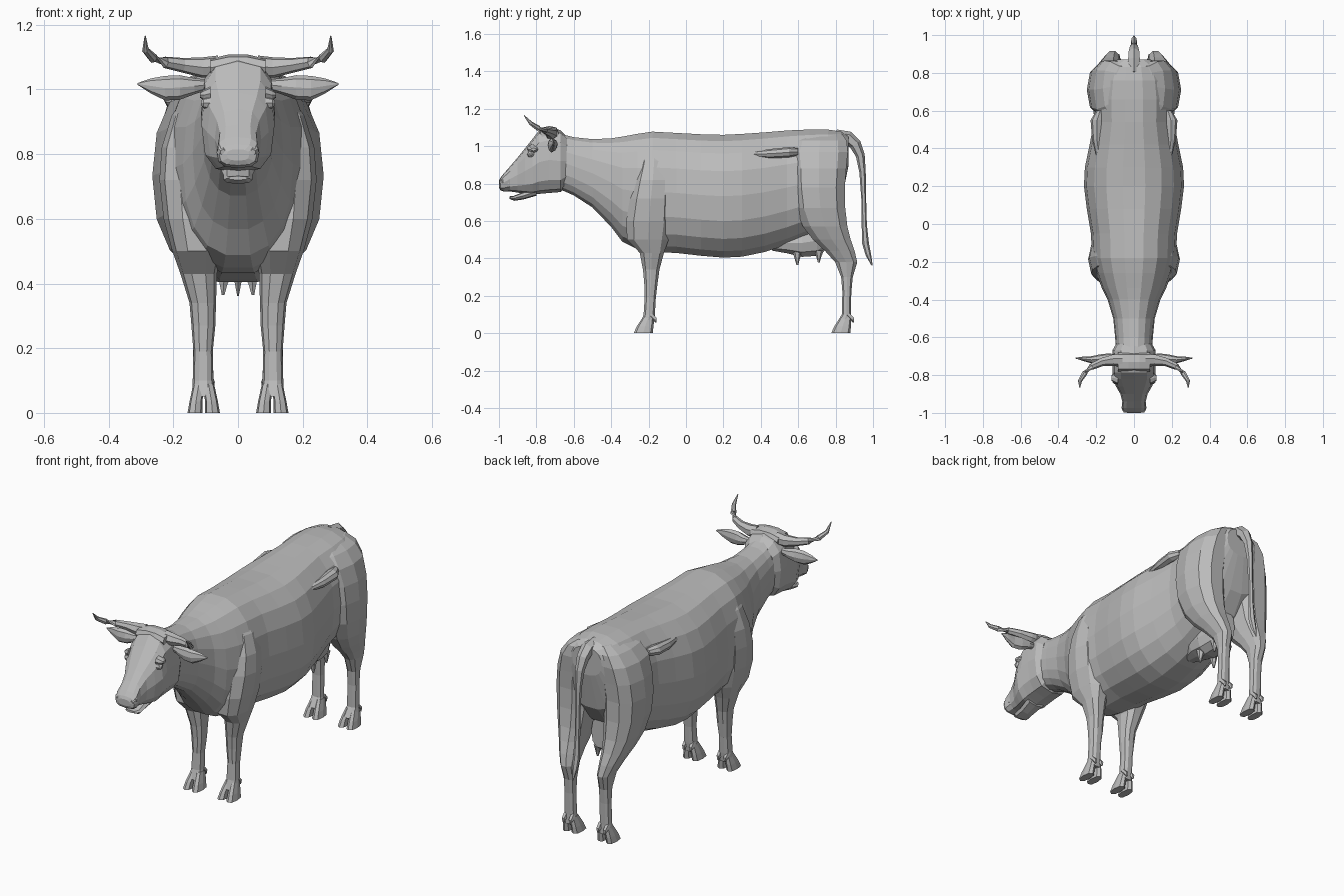
import bpy, bmesh, math
from mathutils import Vector

hide = bpy.data.materials.new("grey_hide")
hide.diffuse_color = (0.5, 0.5, 0.5, 1)


def skin(name, rings, mirror=False):
    """Bridge equal-sized rings of points, cap both ends."""
    bm = bmesh.new()
    loops = [[bm.verts.new(p) for p in r] for r in rings]
    n = len(loops[0])
    for a, b in zip(loops, loops[1:]):
        for i in range(n):
            j = (i + 1) % n
            bm.faces.new((a[i], a[j], b[j], b[i]))
    bm.faces.new(loops[0])
    bm.faces.new(loops[-1])
    bmesh.ops.recalc_face_normals(bm, faces=bm.faces)
    me = bpy.data.meshes.new(name)
    bm.to_mesh(me)
    bm.free()
    me.materials.append(hide)
    ob = bpy.data.objects.new(name, me)
    bpy.context.collection.objects.link(ob)
    if mirror:
        ob.modifiers.new("mirror", 'MIRROR').use_mirror_merge = False
    return ob


def oval(a0, a1, b0, b1, n, p):
    """Superellipse filling the given rectangle."""
    pts = []
    for i in range(n):
        t = 2 * math.pi * i / n
        c, s = math.cos(t), math.sin(t)
        u = math.copysign(abs(c) ** (2 / p), c)
        v = math.copysign(abs(s) ** (2 / p), s)
        pts.append(((a0 + a1) / 2 + u * (a1 - a0) / 2, (b0 + b1) / 2 + v * (b1 - b0) / 2))
    return pts


def loft(name, axis, secs, n=8, p=2.4, mirror=False):
    """Sections (position, a0, a1, b0, b1) stacked along one axis."""
    place = {'x': lambda t, a, b: (t, a, b),
             'y': lambda t, a, b: (a, t, b),
             'z': lambda t, a, b: (a, b, t)}[axis]
    rings = [[place(s[0], a, b) for a, b in oval(*s[1:], n, p)] for s in secs]
    return skin(name, rings, mirror)


def tube(name, path, n=6, mirror=False):
    """Tapered tube along (x, y, z, radius) points."""
    pts = [Vector(q[:3]) for q in path]
    rings = []
    for i, q in enumerate(path):
        d = (pts[min(i + 1, len(pts) - 1)] - pts[max(i - 1, 0)]).normalized()
        ref = Vector((1, 0, 0)) if abs(d.x) < 0.6 else Vector((0, 0, 1))
        u = d.cross(ref).normalized()
        v = d.cross(u)
        rings.append([pts[i] + q[3] * (u * math.cos(k * math.tau / n) + v * math.sin(k * math.tau / n))
                      for k in range(n)])
    return skin(name, rings, mirror)


def trunk(name, secs, n, p):
    """Symmetric sections (y, half width, bottom, top)."""
    return loft(name, 'y', [(y, -w, w, b, t) for y, w, b, t in secs], n, p)


# neck, chest, barrel and rump
trunk("body", [
    (-0.68, 0.095, 0.77, 1.07), (-0.60, 0.10, 0.735, 1.05), (-0.50, 0.11, 0.67, 1.04),
    (-0.40, 0.14, 0.565, 1.045), (-0.34, 0.17, 0.485, 1.055), (-0.26, 0.20, 0.445, 1.07),
    (-0.18, 0.222, 0.43, 1.082), (-0.05, 0.228, 0.425, 1.075), (0.08, 0.25, 0.41, 1.068),
    (0.20, 0.265, 0.40, 1.065), (0.30, 0.26, 0.405, 1.07), (0.42, 0.235, 0.43, 1.078),
    (0.54, 0.212, 0.47, 1.088), (0.66, 0.215, 0.52, 1.093), (0.76, 0.20, 0.60, 1.092),
    (0.83, 0.17, 0.70, 1.08), (0.87, 0.09, 0.90, 1.055)], 18, 2.35)

# head
trunk("head", [
    (-0.635, 0.095, 0.79, 1.05), (-0.67, 0.115, 0.755, 1.085), (-0.73, 0.114, 0.75, 1.103),
    (-0.785, 0.114, 0.745, 1.085), (-0.82, 0.113, 0.74, 1.04), (-0.86, 0.095, 0.745, 0.99),
    (-0.90, 0.072, 0.752, 0.94), (-0.94, 0.062, 0.758, 0.893), (-0.975, 0.066, 0.757, 0.853),
    (-0.993, 0.058, 0.765, 0.83), (-1.0, 0.035, 0.78, 0.815)], 12, 2.8)
trunk("lower_jaw", [(-0.80, 0.055, 0.735, 0.78), (-0.87, 0.045, 0.715, 0.755),
                    (-0.92, 0.045, 0.708, 0.735), (-0.945, 0.03, 0.72, 0.732)], 8, 2.5)
loft("poll", 'x', [(x, -0.78, -0.68, 1.04, t) for x, t in
                   ((-0.085, 1.095), (-0.03, 1.108), (0.03, 1.108), (0.085, 1.095))], 8, 2.6)
loft("brow", 'x', [(0.085, -0.85, -0.79, 0.965, 1.01), (0.105, -0.84, -0.79, 0.965, 1.0),
                   (0.118, -0.83, -0.80, 0.975, 0.99)], 8, 2.2, True)
loft("eye", 'x', [(0.085, -0.85, -0.81, 0.935, 0.98), (0.106, -0.846, -0.812, 0.942, 0.974),
                  (0.114, -0.836, -0.822, 0.952, 0.965)], 8, 2, True)
tube("nostril", [(0.04, -0.95, 0.81, 0.024), (0.046, -0.985, 0.808, 0.02),
                 (0.046, -0.997, 0.806, 0.009)], 6, True)

# ears and horns
loft("ear", 'x', [(0.09, -0.715, -0.69, 1.0, 1.03), (0.135, -0.73, -0.685, 0.985, 1.035),
                  (0.18, -0.74, -0.69, 0.968, 1.044), (0.225, -0.738, -0.70, 0.966, 1.042),
                  (0.27, -0.725, -0.702, 0.988, 1.034), (0.31, -0.712, -0.708, 1.014, 1.02)],
     8, 2, True)
tube("horn", [(0.06, -0.72, 1.07, 0.036), (0.11, -0.72, 1.068, 0.032), (0.17, -0.73, 1.075, 0.023),
              (0.225, -0.755, 1.084, 0.018), (0.262, -0.79, 1.096, 0.015),
              (0.286, -0.83, 1.122, 0.011), (0.287, -0.866, 1.165, 0.002)], 7, True)

# legs with shoulders and thighs
loft("front_leg", 'z', [
    (0.05, 0.07, 0.143, -0.245, -0.17), (0.10, 0.076, 0.14, -0.228, -0.165),
    (0.19, 0.078, 0.138, -0.222, -0.16), (0.27, 0.07, 0.144, -0.225, -0.15),
    (0.34, 0.068, 0.15, -0.232, -0.14), (0.43, 0.065, 0.178, -0.25, -0.115),
    (0.50, 0.05, 0.203, -0.32, -0.088), (0.60, 0.04, 0.23, -0.325, -0.072),
    (0.72, 0.04, 0.243, -0.305, -0.07), (0.82, 0.04, 0.236, -0.28, -0.075),
    (0.92, 0.04, 0.205, -0.25, -0.09), (0.98, 0.04, 0.16, -0.22, -0.12)], 10, 2.4, True)
loft("hind_leg", 'z', [
    (0.05, 0.07, 0.143, 0.80, 0.885), (0.10, 0.076, 0.14, 0.832, 0.882),
    (0.22, 0.078, 0.138, 0.835, 0.885), (0.30, 0.076, 0.14, 0.828, 0.893),
    (0.38, 0.074, 0.152, 0.795, 0.918), (0.44, 0.072, 0.175, 0.74, 0.905),
    (0.50, 0.066, 0.20, 0.675, 0.885), (0.57, 0.055, 0.225, 0.62, 0.868),
    (0.67, 0.045, 0.245, 0.58, 0.857), (0.78, 0.04, 0.25, 0.565, 0.855),
    (0.88, 0.035, 0.24, 0.56, 0.863), (0.97, 0.03, 0.213, 0.55, 0.872),
    (1.03, 0.03, 0.165, 0.57, 0.865), (1.065, 0.03, 0.10, 0.62, 0.84)], 10, 2.4, True)
loft("hip_bone", 'y', [(0.35, 0.17, 0.20, 0.945, 0.97), (0.45, 0.17, 0.222, 0.935, 0.985),
                       (0.55, 0.16, 0.23, 0.94, 0.995), (0.60, 0.16, 0.20, 0.95, 0.99)], 8, 2, True)

# cloven hooves and dewclaws
for name, y in (("front", -0.28), ("hind", 0.776)):
    for side, x0, x1, lean in (("inner", 0.056, 0.102, 0.012), ("outer", 0.11, 0.156, -0.012)):
        loft(f"{name}_{side}_toe", 'z', [
            (0.0, x0, x1, y, y + 0.102), (0.035, x0 + max(lean, 0) / 2, x1 + min(lean, 0) / 2, y + 0.016, y + 0.106),
            (0.09, x0 + 0.006 + lean, x1 - 0.006 + lean, y + 0.052, y + 0.108)], 8, 2.6, True)
        xc = (x0 + x1) / 2 + lean / 2
        tube(f"{name}_{side}_dewclaw", [(xc, y + 0.09, 0.10, 0.014), (xc, y + 0.115, 0.075, 0.012),
                                        (xc, y + 0.12, 0.058, 0.004)], 5, True)

# udder and teats
trunk("udder", [(0.46, 0.04, 0.44, 0.52), (0.54, 0.075, 0.425, 0.54), (0.62, 0.085, 0.405, 0.56),
                (0.70, 0.075, 0.41, 0.58), (0.76, 0.05, 0.45, 0.62)], 10, 2.3)
for name, y, z in (("front_teat", 0.595, 0.365), ("rear_teat", 0.71, 0.378)):
    tube(name, [(0.04, y, 0.44, 0.026), (0.045, y, z + 0.03, 0.013), (0.046, y, z, 0.005)], 6, True)

# tail
tube("tail", [(0, 0.80, 1.06, 0.03), (0, 0.865, 1.045, 0.036), (0, 0.905, 1.01, 0.032),
              (0, 0.932, 0.95, 0.024), (0, 0.944, 0.86, 0.017), (0, 0.95, 0.72, 0.013),
              (0, 0.953, 0.58, 0.014), (0, 0.96, 0.48, 0.018), (0, 0.975, 0.42, 0.015),
              (0, 0.995, 0.362, 0.003)], 6)
